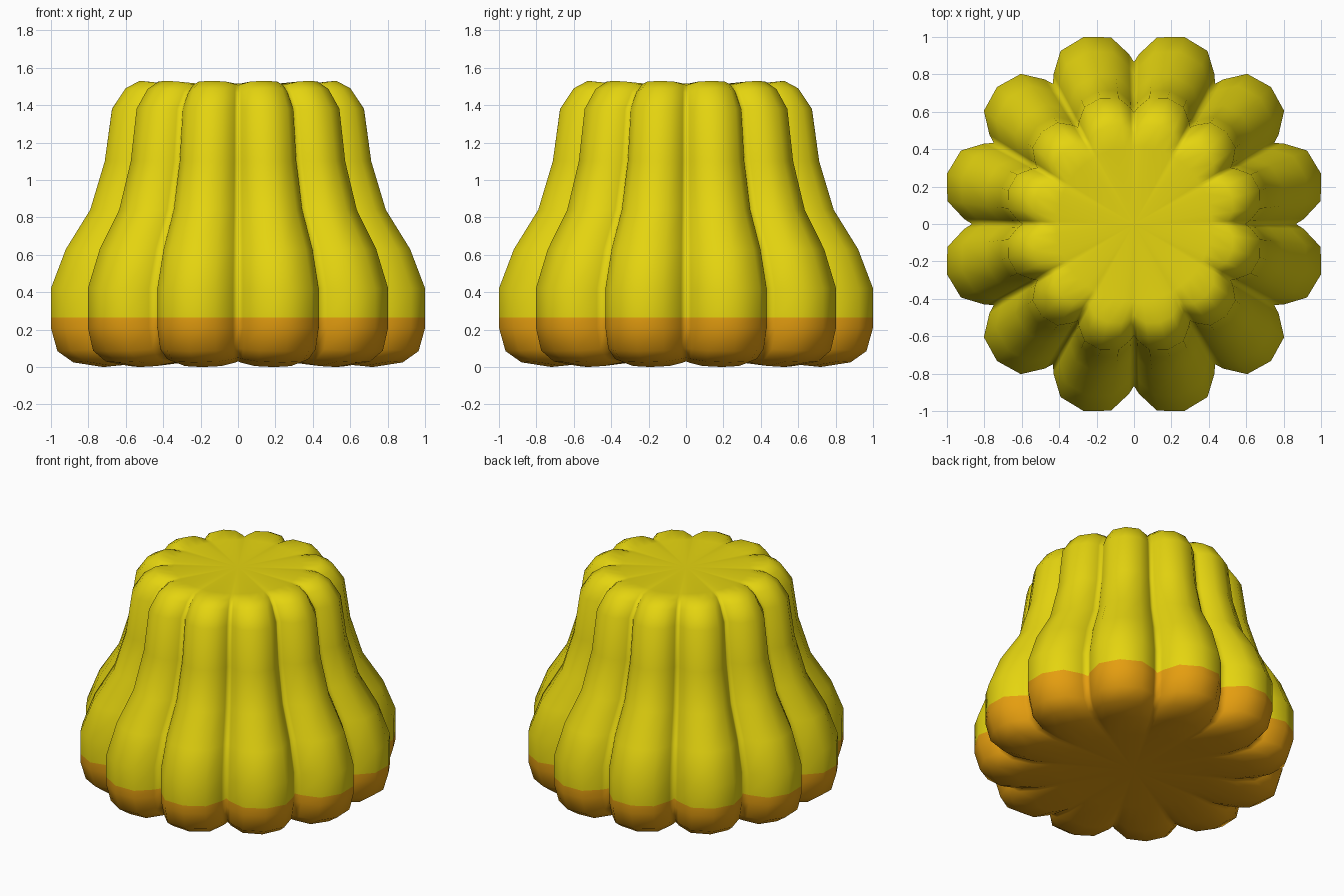
import bpy, bmesh, math

if "Cube" in bpy.data.objects:
    bpy.data.objects.remove(bpy.data.objects["Cube"])

LOBES = 12
# angular offset inside a lobe (degrees) and bulge weight (0 valley, 1 crest)
SECTION = [(-15, 0.0), (-13.3, 0.25), (-8, 0.82), (0, 1.0), (8, 0.82), (13.3, 0.25)]
SPLIT = 0.265

# rings: silhouette half width, crest height, valley/crest radius ratio, valley height
RINGS = [
    (0.45, 0.03, 1.0, 0.03),
    (0.72, 0.00, 0.86, 0.03),
    (0.88, 0.025, 0.84, 0.05),
    (0.965, 0.085, 0.836, 0.10),
    (1.0, 0.21, 0.836, 0.21),
    (1.0, SPLIT, 0.836, SPLIT),
    (1.0, 0.42, 0.836, 0.42),
    (0.92, 0.63, 0.84, 0.63),
    (0.79, 0.84, 0.845, 0.84),
    (0.712, 1.10, 0.85, 1.10),
    (0.673, 1.38, 0.855, 1.38),
    (0.60, 1.49, 0.86, 1.465),
    (0.525, 1.53, 0.89, 1.505),
    (0.40, 1.515, 1.0, 1.515),
]


def material(name, color):
    m = bpy.data.materials.new(name)
    m.diffuse_color = (*color, 1)
    m.use_nodes = True
    m.node_tree.nodes["Principled BSDF"].inputs["Base Color"].default_value = m.diffuse_color
    return m


bm = bmesh.new()
loops = []
for width, z_crest, ratio, z_valley in RINGS:
    crest = width / math.cos(math.radians(15))
    loop = []
    for k in range(LOBES):
        for off, w in SECTION:
            a = math.radians(15 + 30 * k + off)
            r = crest * (ratio + (1 - ratio) * w)
            z = z_valley + (z_crest - z_valley) * w
            loop.append(bm.verts.new((r * math.cos(a), r * math.sin(a), z)))
    loops.append(loop)

# ribbed wall
n = len(loops[0])
for lo, hi in zip(loops, loops[1:]):
    for i in range(n):
        j = (i + 1) % n
        bm.faces.new((lo[i], lo[j], hi[j], hi[i]))

# underside and top caps
for loop, z in ((loops[0], 0.03), (loops[-1], 1.515)):
    c = bm.verts.new((0, 0, z))
    for i in range(n):
        bm.faces.new((loop[i], loop[(i + 1) % n], c))

bmesh.ops.recalc_face_normals(bm, faces=bm.faces)
for f in bm.faces:
    f.smooth = True
    f.material_index = 1 if f.calc_center_median().z < SPLIT else 0

mesh = bpy.data.meshes.new("ribbed_body")
bm.to_mesh(mesh)
bm.free()
mesh.materials.append(material("yellow", (0.78, 0.66, 0.005)))
mesh.materials.append(material("orange", (0.78, 0.34, 0.005)))
body = bpy.data.objects.new("ribbed_body", mesh)
bpy.context.collection.objects.link(body)
